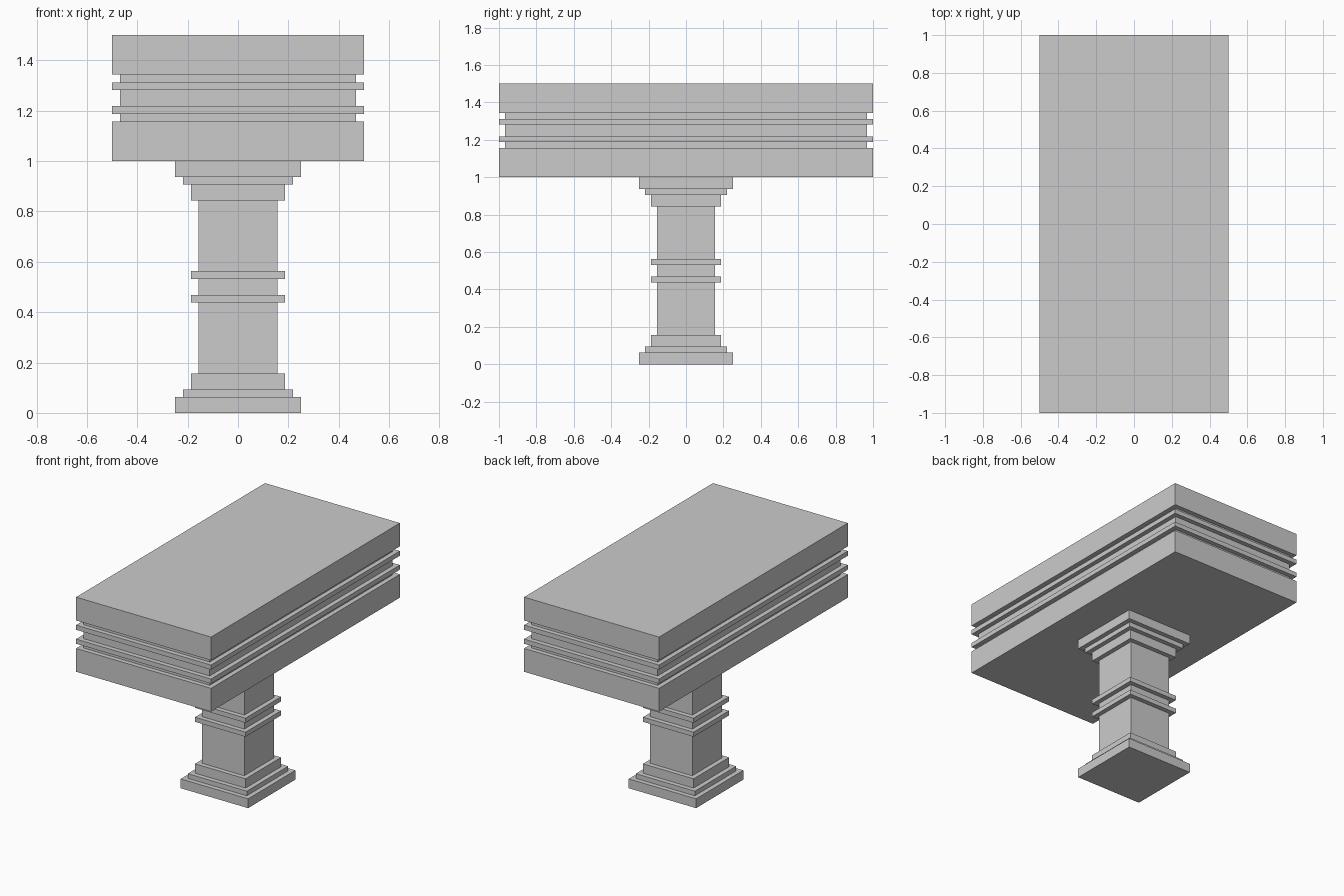
import bpy

if "Cube" in bpy.data.objects:
    bpy.data.objects.remove(bpy.data.objects["Cube"])

U = 1 / 32  # all steps sit on a 1/32 grid


def box(name, half_x, half_y, z0, z1):
    """Axis-aligned block, sizes given in grid steps."""
    bpy.ops.mesh.primitive_cube_add(size=1, location=(0, 0, (z0 + z1) / 2 * U))
    ob = bpy.context.object
    ob.name = name
    ob.scale = (2 * half_x * U, 2 * half_y * U, (z1 - z0) * U)
    bpy.ops.object.transform_apply(location=False, rotation=False, scale=True)
    return ob


# Pedestal: square shaft with two bands
box("shaft", 5, 5, 5, 27)
box("shaft_band_lower", 6, 6, 14, 15)
box("shaft_band_upper", 6, 6, 17, 18)

# Stepped foot, repeated upside down as the capital
for part, half, z0, z1 in (("plinth", 8, 0, 2), ("step", 7, 2, 3), ("collar", 6, 3, 5)):
    box("foot_" + part, half, half, z0, z1)
    box("capital_" + part, half, half, 32 - z1, 32 - z0)

# Thick top: two slabs around a recessed core with two bands
box("top_lower_slab", 16, 32, 32, 37)
box("top_core", 15, 31, 37, 43)
box("top_band_lower", 16, 32, 38, 39)
box("top_band_upper", 16, 32, 41, 42)
box("top_upper_slab", 16, 32, 43, 48)
